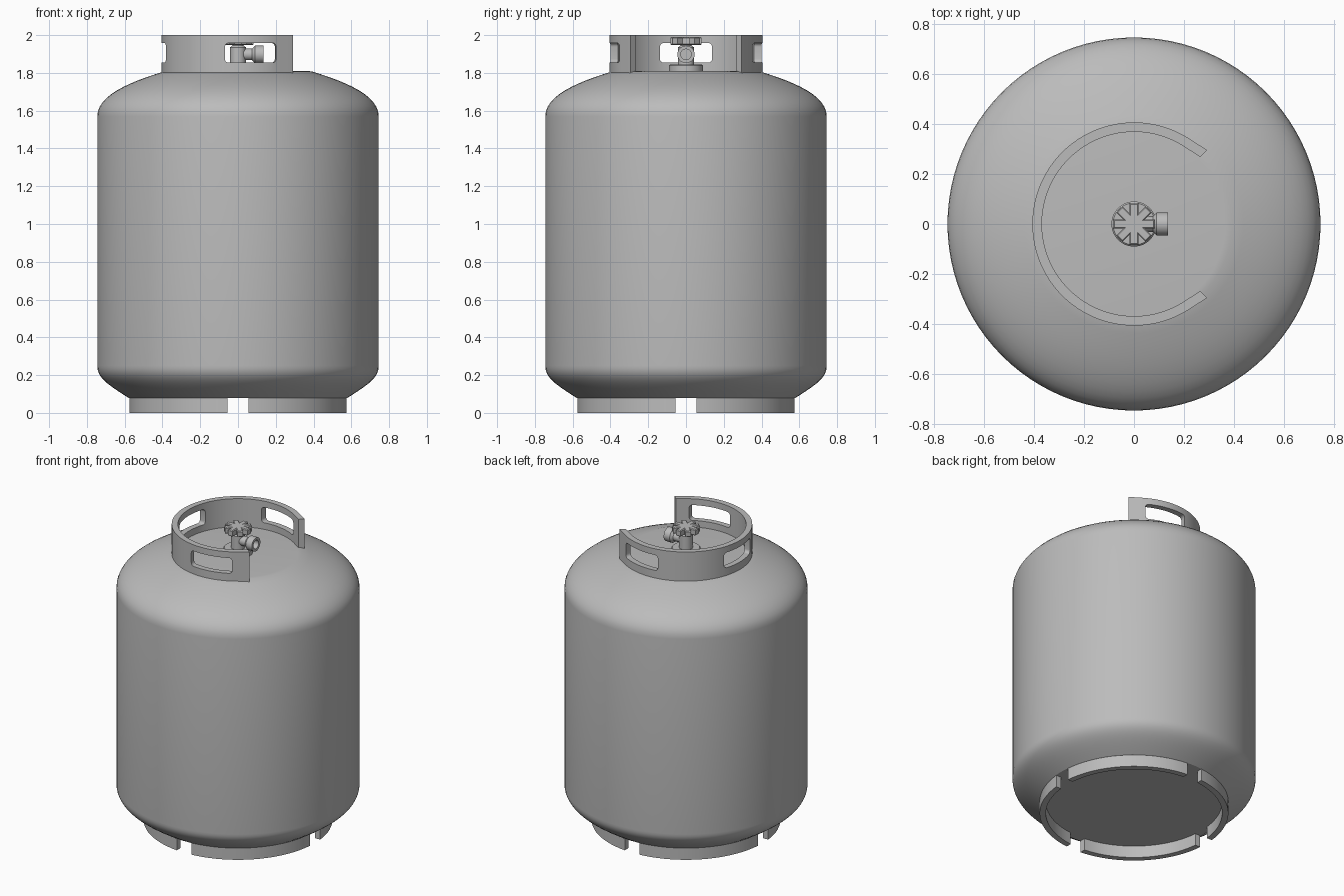
import bpy, bmesh, math
from mathutils import Matrix, Vector

if "Cube" in bpy.data.objects:
    bpy.data.objects.remove(bpy.data.objects["Cube"])

grey = bpy.data.materials.new("grey_metal")
grey.diffuse_color = (0.5, 0.5, 0.5, 1)
grey.use_nodes = True
grey.node_tree.nodes["Principled BSDF"].inputs["Base Color"].default_value = grey.diffuse_color


def finish(name, bm, matrix=Matrix()):
    bmesh.ops.remove_doubles(bm, verts=bm.verts, dist=1e-5)
    bmesh.ops.recalc_face_normals(bm, faces=bm.faces)
    bm.transform(matrix)
    me = bpy.data.meshes.new(name)
    bm.to_mesh(me)
    bm.free()
    me.materials.append(grey)
    ob = bpy.data.objects.new(name, me)
    bpy.context.collection.objects.link(ob)
    smooth(ob)
    return ob


def activate(ob):
    bpy.ops.object.select_all(action='DESELECT')
    ob.select_set(True)
    bpy.context.view_layer.objects.active = ob


def smooth(ob):
    activate(ob)
    bpy.ops.object.shade_smooth_by_angle(angle=math.radians(30))


def lathe(name, profile, n=48, matrix=Matrix()):
    """Revolve (radius, z) points about z; ends at radius 0 close the shape."""
    bm = bmesh.new()
    vs = [bm.verts.new((r, 0, z)) for r, z in profile]
    es = [bm.edges.new(p) for p in zip(vs, vs[1:])]
    bmesh.ops.spin(bm, geom=vs + es, cent=(0, 0, 0), axis=(0, 0, 1),
                   angle=math.tau, steps=n, use_merge=True)
    return finish(name, bm, matrix)


def prism(name, outline, z0, z1, bevel=0, matrix=Matrix()):
    """Extrude a closed 2D outline, optionally softening the two rims."""
    bm = bmesh.new()
    f = bm.faces.new([bm.verts.new((x, y, z0)) for x, y in outline])
    ext = bmesh.ops.extrude_face_region(bm, geom=[f])
    top = [v for v in ext['geom'] if isinstance(v, bmesh.types.BMVert)]
    bmesh.ops.translate(bm, verts=top, vec=(0, 0, z1 - z0))
    if bevel:
        rim = [e for e in bm.edges if abs(e.verts[0].co.z - e.verts[1].co.z) < 1e-6]
        bmesh.ops.bevel(bm, geom=rim, offset=bevel, segments=1, affect='EDGES')
    return finish(name, bm, matrix)


def wall(name, inner, outer, z0, z1):
    """Open curved wall between an inner and an outer path."""
    bm = bmesh.new()
    rings = [[bm.verts.new((*p, z)) for p, z in ((i, z0), (o, z0), (o, z1), (i, z1))]
             for i, o in zip(inner, outer)]
    for a, b in zip(rings, rings[1:]):
        for k in range(4):
            bm.faces.new((a[k], a[(k + 1) % 4], b[(k + 1) % 4], b[k]))
    bm.faces.new(rings[0])
    bm.faces.new(rings[-1])
    return finish(name, bm)


def arc(r, a0, a1, n):
    return [(r * math.cos(a0 + (a1 - a0) * i / n), r * math.sin(a0 + (a1 - a0) * i / n))
            for i in range(n + 1)]


def bezier(p0, p1, p2, p3, n=12):
    pts = [Vector(p) for p in (p0, p1, p2, p3)]
    out = []
    for i in range(n + 1):
        t = i / n
        w = ((1 - t) ** 3, 3 * t * (1 - t) ** 2, 3 * t * t * (1 - t), t ** 3)
        out.append(tuple(sum((p * k for p, k in zip(pts, w)), Vector((0, 0)))))
    return out


# tank body: flat base, rounded lower edge, straight side, domed shoulder
lower = bezier((0.58, 0.08), (0.70, 0.155), (0.745, 0.19), (0.745, 0.25))
upper = bezier((0.745, 1.57), (0.745, 1.68), (0.58, 1.75), (0.39, 1.808))
lathe("tank_body", [(0, 0.08)] + lower + upper + [(0.365, 1.81), (0, 1.81)], 96)

# foot ring: four curved segments with gaps on the axes
for k in range(4):
    paths = []
    for r in (0.54, 0.578):
        gap = math.asin(0.055 / r)
        start = k * math.pi / 2
        paths.append(arc(r, start + gap, start + math.pi / 2 - gap, 20))
    wall(f"foot_segment_{k + 1}", *paths, 0, 0.085)

# collar: arc with straight ends, open towards +x
a = math.radians(58)
inner = [(0.264, 0.268)] + arc(0.368, a, math.tau - a, 64) + [(0.264, -0.268)]
outer = [(0.292, 0.295)] + arc(0.406, a, math.tau - a, 64) + [(0.292, -0.295)]
collar = wall("collar", inner, outer, 1.80, 2.0)

# collar windows: rounded slots cut through at three angles
slot = []
for q, (sx, sy) in enumerate(((1, 1), (-1, 1), (-1, -1), (1, -1))):
    slot += [(sx * 0.032 + x, sy * 0.118 + y)
             for x, y in arc(0.02, q * math.pi / 2, (q + 1) * math.pi / 2, 5)]
for deg in (80, 180, 280):
    m = (Matrix.Translation((0, 0, 1.906)) @ Matrix.Rotation(math.radians(deg), 4, 'Z')
         @ Matrix.Rotation(math.pi / 2, 4, 'Y'))
    cutter = prism("window_cutter", slot, 0.25, 0.5, matrix=m)
    cutter.hide_render = True
    mod = collar.modifiers.new("window", 'BOOLEAN')
    mod.operation, mod.solver, mod.object = 'DIFFERENCE', 'EXACT', cutter
    activate(collar)
    bpy.ops.object.modifier_apply(modifier=mod.name)
    bpy.data.objects.remove(cutter)
smooth(collar)

# valve: base flange and stem
lathe("valve_base", [(0, 1.80), (0.09, 1.80), (0.09, 1.838), (0.084, 1.844), (0, 1.844)])
lathe("valve_stem", [(0, 1.84), (0.042, 1.84), (0.042, 1.935), (0.03, 1.945),
                     (0.03, 1.96), (0, 1.96)], 32)

# outlet pointing to +x, with a hollow end
to_x = Matrix.Translation((0, 0, 1.898)) @ Matrix.Rotation(math.pi / 2, 4, 'Y')
lathe("valve_outlet", [(0, 0), (0.031, 0), (0.031, 0.075), (0.046, 0.09), (0.046, 0.135),
                       (0.028, 0.135), (0.028, 0.10), (0, 0.10)], 32, to_x)

# handwheel: eight square teeth
half = 0.018
notch = half / math.sin(math.pi / 8)
star = []
for k in range(8):
    t = k * math.pi / 4
    for r, s in ((0.083, -half), (0.083, half)):
        star.append((r * math.cos(t) - s * math.sin(t), r * math.sin(t) + s * math.cos(t)))
    star.append((notch * math.cos(t + math.pi / 8), notch * math.sin(t + math.pi / 8)))
prism("handwheel", star, 1.948, 1.99, bevel=0.005)
